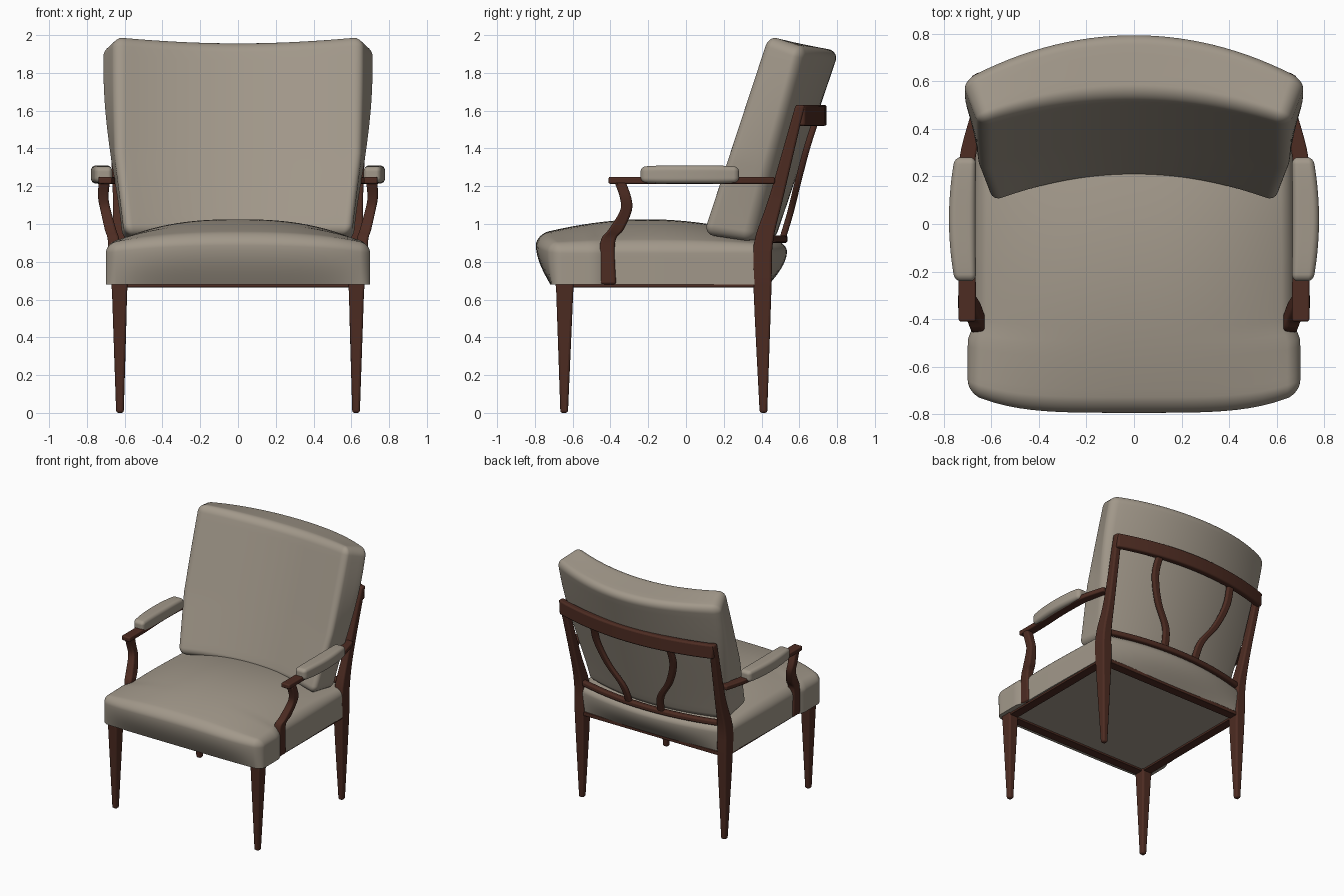
import bpy, bmesh, math
from mathutils import Vector

if "Cube" in bpy.data.objects:
    bpy.data.objects.remove(bpy.data.objects["Cube"])


def material(name, rgb):
    m = bpy.data.materials.new(name)
    m.diffuse_color = (*rgb, 1)
    m.use_nodes = True
    m.node_tree.nodes["Principled BSDF"].inputs["Base Color"].default_value = m.diffuse_color
    return m


FABRIC = material("taupe fabric", (0.36, 0.315, 0.255))
WOOD = material("dark red wood", (0.075, 0.025, 0.016))


def finish(name, bm, mat, bevel=0):
    bmesh.ops.recalc_face_normals(bm, faces=bm.faces[:])
    me = bpy.data.meshes.new(name)
    bm.to_mesh(me)
    bm.free()
    me.materials.append(mat)
    ob = bpy.data.objects.new(name, me)
    bpy.context.collection.objects.link(ob)
    bpy.ops.object.select_all(action='DESELECT')
    ob.select_set(True)
    bpy.context.view_layer.objects.active = ob
    bpy.ops.object.shade_smooth_by_angle(angle=math.radians(40))
    if bevel:
        b = ob.modifiers.new("bevel", 'BEVEL')
        b.width, b.segments, b.limit_method = bevel, 3, 'ANGLE'
        b.angle_limit = math.radians(40)
    return ob


def pad(name, half, r, n, shape):
    """Rounded box (half sizes, corner radius) bent by shape(u, v, w), each -1..1."""
    axes = []
    for h, k in zip(half, n):
        corner = [h - r + r * math.tan(math.radians(a)) for a in (9, 18, 27, 36, 45)]
        inner = [(h - r) * (2 * i / k - 1) for i in range(k + 1)]
        axes.append([-c for c in reversed(corner)] + inner + corner)
    bm = bmesh.new()
    cache = {}

    def vert(i):
        if i not in cache:
            p = [axes[a][i[a]] for a in range(3)]
            core = Vector([max(r - h, min(h - r, c)) for c, h in zip(p, half)])
            d = Vector(p) - core
            if d.length > 0:
                d = d.normalized() * r
            q = core + d
            cache[i] = bm.verts.new(shape(*[q[a] / half[a] for a in range(3)]))
        return cache[i]

    for a in range(3):
        b, c = (a + 1) % 3, (a + 2) % 3
        for end in (0, len(axes[a]) - 1):
            for j in range(len(axes[b]) - 1):
                for k in range(len(axes[c]) - 1):
                    quad = []
                    for dj, dk in ((0, 0), (1, 0), (1, 1), (0, 1)):
                        idx = [0, 0, 0]
                        idx[a], idx[b], idx[c] = end, j + dj, k + dk
                        quad.append(vert(tuple(idx)))
                    bm.faces.new(quad)
    return finish(name, bm, FABRIC)


def bar(name, axis, pts, steps=1, bevel=0.012, side=1):
    """Rectangular bar through (x, y, z, width, depth) points, section square to axis."""
    path = []
    for i in range(len(pts) - 1):
        p0, p1, p2, p3 = (pts[max(0, min(len(pts) - 1, i + d))] for d in (-1, 0, 1, 2))
        for s in range(steps):
            t = s / steps
            path.append([0.5 * (2 * b + (c - a) * t + (2 * a - 5 * b + 4 * c - d) * t * t
                                + (3 * b - a - 3 * c + d) * t ** 3)
                         for a, b, c, d in zip(p0, p1, p2, p3)])
    path.append(pts[-1])
    A, B = [i for i in range(3) if i != axis]
    bm = bmesh.new()
    rings = []
    for p in path:
        ring = []
        for sa, sb in ((-1, -1), (1, -1), (1, 1), (-1, 1)):
            q = list(p[:3])
            q[A] += sa * p[3] / 2
            q[B] += sb * p[4] / 2
            q[0] *= side
            ring.append(bm.verts.new(q))
        rings.append(ring)
    for r0, r1 in zip(rings, rings[1:]):
        for k in range(4):
            bm.faces.new((r0[k], r0[(k + 1) % 4], r1[(k + 1) % 4], r1[k]))
    bm.faces.new(rings[0])
    bm.faces.new(rings[-1])
    return finish(name, bm, WOOD, bevel)


# Seat cushion: crowned top, flat bottom, bulging front and back
def seat_shape(u, v, w):
    y = -0.71 + 0.57 * (v + 1)
    step = max(0, min(1, (y + 0.49) / 0.07))
    hw = 0.70 - 0.025 * step * step * (3 - 2 * step) - 0.01 * max(0, v)
    crown = max(-0.02, 0.13 - 0.11 * ((y + 0.2) / 0.6) ** 2)
    top = 0.895 + (1 - abs(u) ** 2.5) * crown
    z = max(0.68, 0.62 + (top - 0.62) * (w + 1) / 2)
    k = 0.1 + 0.9 * math.sin(math.pi * 0.62 * (z - 0.68) / (top - 0.68))
    y -= 0.085 * (1 - u ** 4) * k * ((1 - v) / 2) ** 3
    y += 0.105 * (1 - u * u) * k * ((1 + v) / 2) ** 3
    return (u * hw, y, z)


pad("seat_cushion", (0.70, 0.62, 0.15), 0.055, (24, 36, 8), seat_shape)


# Backrest: leaning, wrapped round the sitter, wider towards the top
def back_shape(u, v, w):
    f, h = (v + 1) / 2, (w + 1) / 2
    low = 0.945 - 0.04 * f
    top = 1.965 + 0.037 * u * u - 0.05 * f - 0.02 * f * u ** 4
    z = low + (top - low) * h
    front = 0.22 + 0.33 * (z - 1.02) - 0.118 * u * u
    back = 0.475 + 0.34 * (z - 0.93) - (0.12 + 0.085 * h) * u * u
    x_front = 0.60 + 0.05 * min(1, h * 2.5)
    x_back = 0.615 + 0.11 * math.sin(min(1, h / 0.88) * math.pi / 2) ** 1.5
    return (u * (x_front + (x_back - x_front) * f), front + (back - front) * f, z)


pad("backrest", (0.68, 0.14, 0.52), 0.055, (28, 4, 20), back_shape)

# Underframe rails
for name, y in (("front_rail", -0.645), ("back_rail", 0.41)):
    bar(name, 0, [(-0.61, y, 0.68, 0.07, 0.03), (0.61, y, 0.68, 0.07, 0.03)], bevel=0.004)

# Curved crest rail and lower rail of the back frame
for name, z, y0, y1, d, h, x in (("crest_rail", 1.575, 0.605, 0.72, 0.05, 0.11, 0.675),
                                 ("lower_back_rail", 0.92, 0.42, 0.515, 0.045, 0.04, 0.63)):
    bar(name, 0, [(x * t, y1 - (y1 - y0) * t * t, z, d, h)
                  for t in [i / 10 - 1 for i in range(21)]])

for side, tag in ((1, "right"), (-1, "left")):
    # Legs; the back leg continues up as the back post
    bar("front_leg_" + tag, 2, [(0.625, -0.645, 0, 0.04, 0.04),
                                (0.627, -0.642, 0.64, 0.08, 0.09),
                                (0.627, -0.642, 0.70, 0.09, 0.10)], side=side)
    bar("back_leg_and_post_" + tag, 2, [(0.625, 0.41, 0, 0.04, 0.04),
                                        (0.627, 0.405, 0.66, 0.08, 0.095),
                                        (0.63, 0.41, 0.90, 0.075, 0.10),
                                        (0.635, 0.48, 1.15, 0.055, 0.075),
                                        (0.66, 0.605, 1.63, 0.05, 0.05)], 4, side=side)
    bar("side_rail_" + tag, 1, [(0.627, -0.64, 0.68, 0.07, 0.03),
                                (0.627, 0.41, 0.68, 0.07, 0.03)], bevel=0.004, side=side)
    # Curved arm support, arm rail and arm pad
    bar("arm_support_" + tag, 2, [(0.657, -0.415, 0.68, 0.06, 0.09),
                                  (0.658, -0.415, 0.90, 0.06, 0.078),
                                  (0.675, -0.37, 0.97, 0.06, 0.08),
                                  (0.70, -0.318, 1.07, 0.055, 0.062),
                                  (0.713, -0.32, 1.14, 0.055, 0.06),
                                  (0.708, -0.35, 1.225, 0.06, 0.06)], 5, side=side)
    bar("arm_rail_" + tag, 1, [(0.702, -0.41, 1.231, 0.072, 0.036),
                               (0.703, -0.2, 1.231, 0.072, 0.036),
                               (0.712, 0.02, 1.231, 0.072, 0.036),
                               (0.702, 0.27, 1.231, 0.068, 0.036),
                               (0.655, 0.47, 1.231, 0.06, 0.036)], 5, 0.008, side)
    pad("arm_pad_" + tag, (0.055, 0.26, 0.048), 0.028, (4, 16, 4),
        lambda u, v, w: (side * (0.723 + 0.056 * u * (1 - 0.2 * v * v) - 0.013 * v * v),
                         0.02 + 0.26 * v, 1.262 + 0.048 * w * (1 - 0.15 * v ** 4)))
    # S-curved back slat
    slat = []
    for x, z in ((0.33, 1.55), (0.335, 1.40), (0.27, 1.22), (0.165, 1.06), (0.14, 0.92)):
        y = 0.515 + 0.205 * (z - 0.92) / 0.655 - 0.23 * x * x
        slat.append((x, y, z, 0.055, 0.035))
    bar("back_slat_" + tag, 2, slat, 6, side=side)
